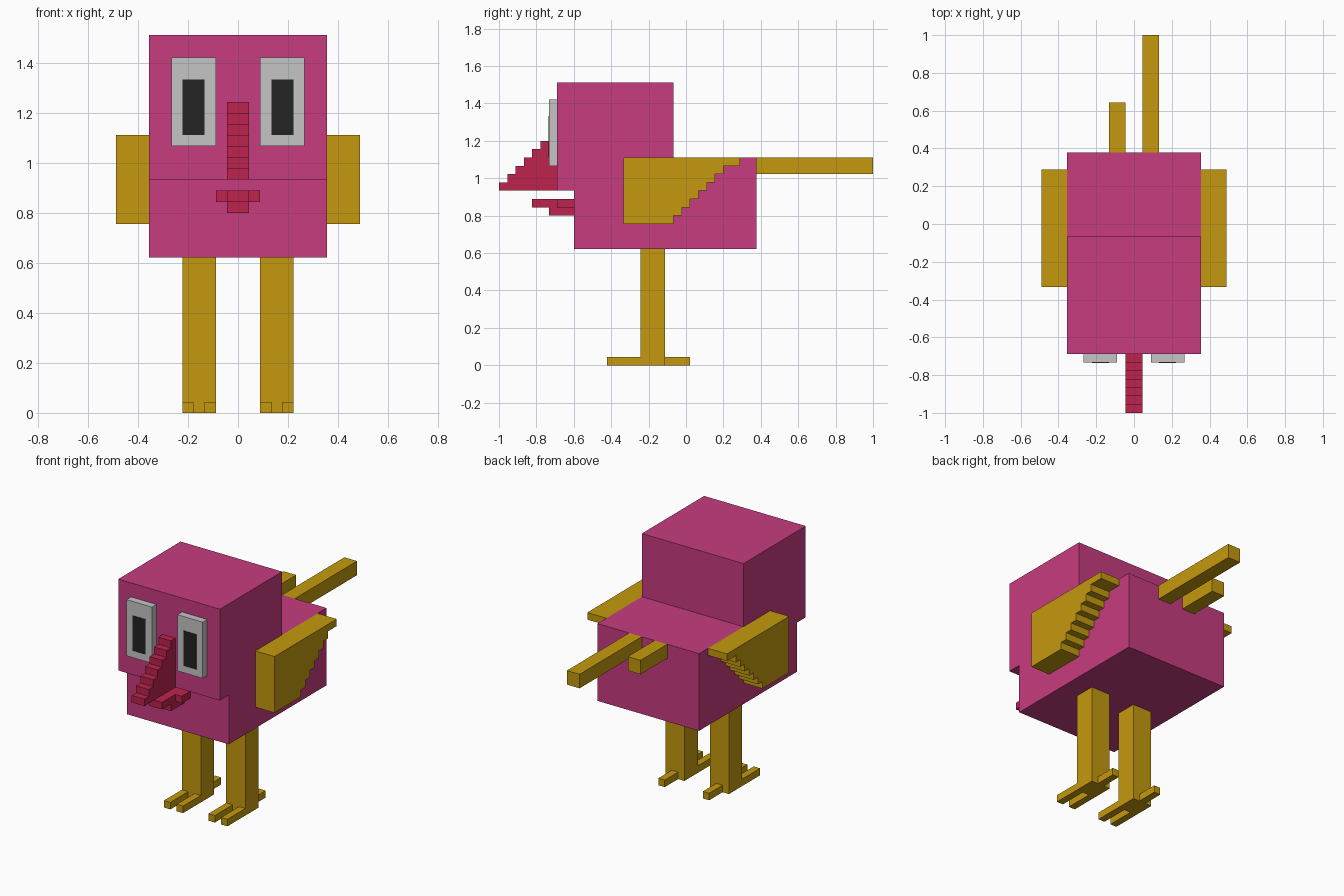
import bpy, bmesh

U = 2 / 45  # one voxel

cube = bpy.data.objects.get("Cube")
if cube:
    bpy.data.objects.remove(cube, do_unlink=True)


def material(name, rgb):
    lin = [((c / 255 + 0.055) / 1.055) ** 2.4 for c in rgb]
    m = bpy.data.materials.new(name)
    m.use_nodes = True
    m.diffuse_color = (*lin, 1)
    bsdf = next(n for n in m.node_tree.nodes if n.type == 'BSDF_PRINCIPLED')
    bsdf.inputs["Base Color"].default_value = (*lin, 1)
    return m


PINK = material("pink", (199, 60, 127))
GOLD = material("gold", (196, 153, 14))
RED = material("red", (189, 35, 78))
GREY = material("light grey", (197, 197, 197))
BLACK = material("black", (35, 35, 35))


def prism(name, x0, x1, profile, mat):
    """Extrude a (y, z) outline from x0 to x1; all in voxels, y from the beak tip."""
    bm = bmesh.new()
    face = bm.faces.new([bm.verts.new((x0 * U, y * U - 1, z * U)) for y, z in profile])
    ext = bmesh.ops.extrude_face_region(bm, geom=[face])
    moved = [v for v in ext["geom"] if isinstance(v, bmesh.types.BMVert)]
    bmesh.ops.translate(bm, verts=moved, vec=((x1 - x0) * U, 0, 0))
    bmesh.ops.recalc_face_normals(bm, faces=bm.faces)
    mesh = bpy.data.meshes.new(name)
    bm.to_mesh(mesh)
    bm.free()
    mesh.materials.append(mat)
    obj = bpy.data.objects.new(name, mesh)
    bpy.context.collection.objects.link(obj)
    return obj


def box(name, x0, x1, y0, y1, z0, z1, mat):
    return prism(name, x0, x1, [(y0, z0), (y1, z0), (y1, z1), (y0, z1)], mat)


def stairs(back, z0, edges):
    """Outline with a straight side at y = back and one stepped edge per voxel row."""
    pts = [(back, z0)]
    for i, y in enumerate(edges):
        pts += [(y, z0 + i), (y, z0 + i + 1)]
    return pts + [(back, z0 + len(edges))]


# Head and body share one side outline
prism("body_and_head", -8, 8,
      [(9, 14), (31, 14), (31, 25), (21, 25), (21, 34), (7, 34), (7, 21), (9, 21)], PINK)

# Beak: stepped upper half, T-shaped lower half
prism("upper_beak", -1, 1, stairs(7, 21, range(7)), RED)
prism("lower_beak", -1, 1,
      [(4, 19), (6, 19), (6, 18), (9, 18), (9, 20), (4, 20)], RED)

# Tail feathers
box("long_tail_feather", 1, 3, 31, 45, 23, 25, GOLD)
box("short_tail_feather", -3, -1, 31, 37, 23, 25, GOLD)

# Paired parts
for side, s in (("left", 1), ("right", -1)):
    prism(f"{side}_wing", 8 * s, 11 * s,
          stairs(15, 17, [21, 22, 23, 24, 25, 26, 27, 29]), GOLD)
    box(f"{side}_beak_corner", s, 2 * s, 7, 9, 19, 20, RED)
    box(f"{side}_eye", 2 * s, 6 * s, 6, 7, 24, 32, GREY)
    box(f"{side}_pupil", 3 * s, 5 * s, 5.95, 6, 25, 30, BLACK)
    box(f"{side}_leg", 2 * s, 5 * s, 17, 20, 0, 14, GOLD)
    box(f"{side}_inner_toe", 2 * s, 3 * s, 13, 17, 0, 1, GOLD)
    box(f"{side}_outer_toe", 4 * s, 5 * s, 13, 17, 0, 1, GOLD)
    box(f"{side}_back_toe", 3 * s, 4 * s, 20, 23, 0, 1, GOLD)
